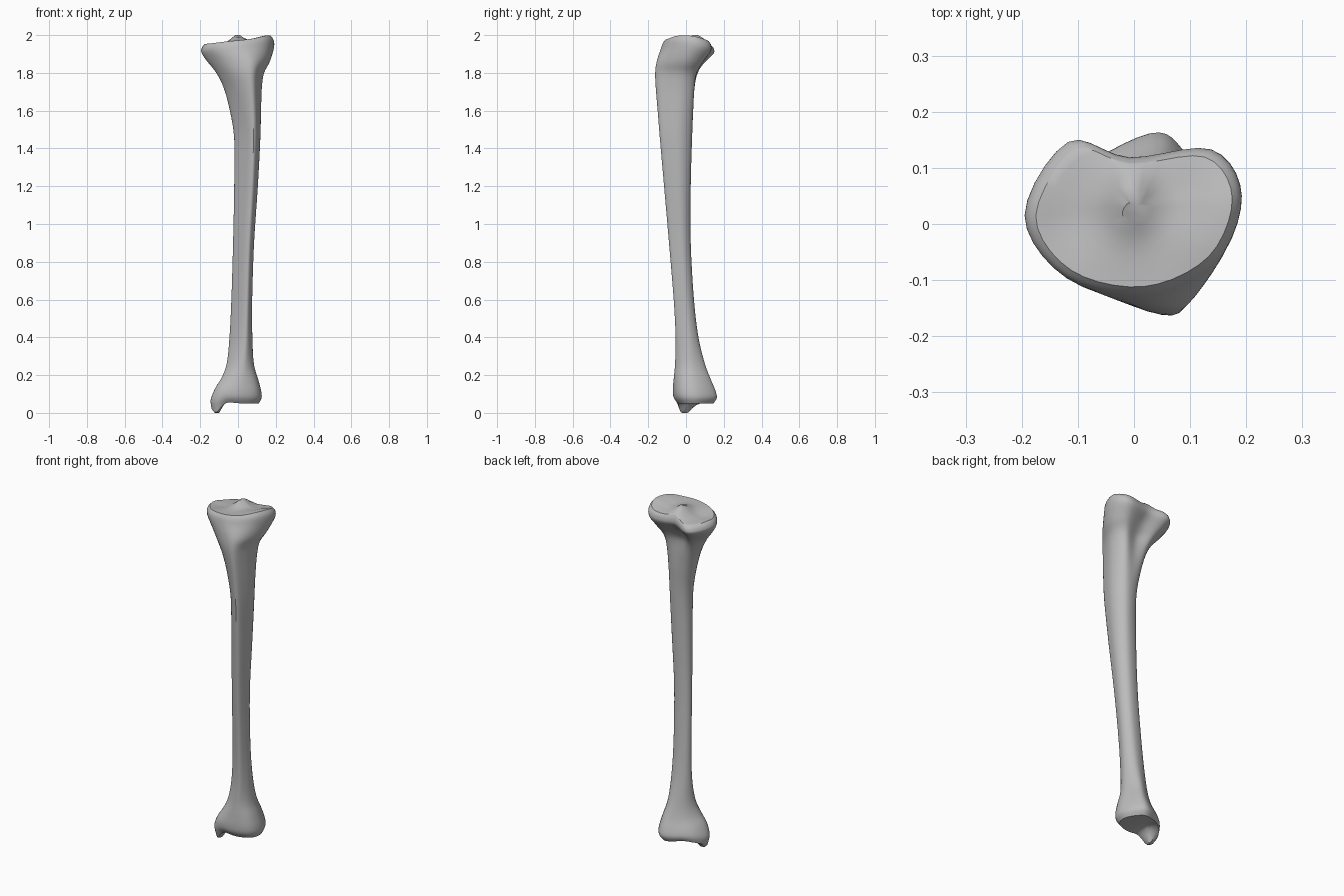
import bpy
import bmesh
import math

STEPS_AROUND = 5   # samples between neighbouring outline points
STEPS_ALONG = 4    # samples between neighbouring shaft stations

# Cross-section outlines in a unit box, from the inner side round by the front crest
ANKLE = [(0, .3), (.15, .06), (.55, 0), (.9, .15), (1, .5), (.85, .88), (.64, 1), (.18, .7)]
SHAFT = [(0, .62), (.3, .28), (.75, 0), (.95, .3), (1, .65), (.8, .93), (.5, 1), (.12, .9)]
HEAD = [(0, .6), (.3, .18), (.72, 0), (.9, .25), (1, .65), (.85, .95), (.5, .88), (.18, .97)]
PLATEAU = [(0, .52), (.18, .12), (.55, 0), (.88, .22), (1, .65), (.86, .95), (.48, .9), (.2, 1)]
OUTLINES = [ANKLE, SHAFT, HEAD, PLATEAU]

# Stations: height, x min, x max, y min, y max, outline (blended between neighbours)
STATIONS = [
    (.05, -.14, .11, -.045, .145, 0),
    (.08, -.145, .125, -.065, .163, 0),
    (.12, -.13, .122, -.07, .155, 0),
    (.18, -.09, .106, -.065, .13, .1),
    (.26, -.06, .084, -.058, .1, .4),
    (.4, -.045, .076, -.055, .066, .8),
    (.6, -.035, .075, -.065, .042, 1),
    (.9, -.026, .085, -.09, .025, 1),
    (1.2, -.02, .105, -.116, .025, 1),
    (1.45, -.02, .118, -.138, .032, 1),
    (1.6, -.043, .122, -.15, .038, 1.2),
    (1.72, -.075, .126, -.16, .045, 1.6),
    (1.8, -.115, .138, -.163, .062, 2),
    (1.86, -.16, .17, -.155, .1, 2.3),
    (1.92, -.193, .19, -.136, .145, 2.8),
    (1.955, -.19, .19, -.125, .148, 3),
    (1.975, -.175, .175, -.112, .135, 3),
]


def spline(a, b, c, d, t):
    """Smooth interpolation from b to c."""
    return tuple(
        q + .5 * t * (r - p + t * (2 * p - 5 * q + 4 * r - s + t * (3 * (q - r) + s - p)))
        for p, q, r, s in zip(a, b, c, d))


def bump(x, y, cx, cy, wx, wy):
    """Soft round hill of height one."""
    return math.exp(-((x - cx) / wx) ** 2 - ((y - cy) / wy) ** 2)


def outline(kind):
    """Closed smooth outline, fitted to the unit box."""
    kind = min(max(kind, 0), len(OUTLINES) - 1)
    low = min(int(kind), len(OUTLINES) - 2)
    mix = kind - low
    keys = [tuple(p + (q - p) * mix for p, q in zip(a, b))
            for a, b in zip(OUTLINES[low], OUTLINES[low + 1])]
    n = len(keys)
    pts = [spline(keys[i - 1], keys[i], keys[(i + 1) % n], keys[(i + 2) % n], s / STEPS_AROUND)
           for i in range(n) for s in range(STEPS_AROUND)]
    lows = [min(p[k] for p in pts) for k in (0, 1)]
    highs = [max(p[k] for p in pts) for k in (0, 1)]
    return [tuple((p[k] - lows[k]) / (highs[k] - lows[k]) for k in (0, 1)) for p in pts]


def top_height(x, y):
    """Two shallow joint dishes with a raised ridge between them."""
    z = 1.972 + .09 * x - .2 * max(0, y - .04)
    z += .035 * bump(x, y, -.005, .05, .035, .06)
    z -= .015 * bump(x, y, -.11, .02, .05, .07)
    z -= .012 * bump(x, y, .1, .04, .05, .06)
    return min(z + .015 * bump(x, y, .14, 0, .06, .1), 2)


def bottom_height(x, y):
    """Arched ankle joint with the inner ankle knob hanging below it."""
    z = .05 + .018 * bump(x, y, -.05, .05, .04, .09)
    return max(z - .06 * bump(x, y, -.112, -.005, .032, .045), 0)


def stations():
    last = len(STATIONS) - 1
    for i in range(last):
        near = [STATIONS[min(max(i + k, 0), last)] for k in (-1, 0, 1, 2)]
        for s in range(STEPS_ALONG):
            yield spline(*near, s / STEPS_ALONG)
    yield STATIONS[last]


def bridge(bm, lower, upper):
    n = len(lower)
    for i in range(n):
        j = (i + 1) % n
        bm.faces.new((lower[i], lower[j], upper[j], upper[i]))


def cap(bm, rim, height, upward):
    """Close an end with shrinking rings that follow a height function."""
    n = len(rim)
    cx = sum(v.co.x for v in rim) / n
    cy = sum(v.co.y for v in rim) / n
    ring = rim
    for scale in (.9, .75, .6, .45, .3, .15):
        spots = [(cx + (v.co.x - cx) * scale, cy + (v.co.y - cy) * scale) for v in rim]
        inner = [bm.verts.new((x, y, height(x, y))) for x, y in spots]
        bridge(bm, ring, inner) if upward else bridge(bm, inner, ring)
        ring = inner
    bm.faces.new(ring)


def build_bone():
    bm = bmesh.new()
    rings = []
    for z, x0, x1, y0, y1, kind in stations():
        ring = []
        for u, v in outline(kind):
            x, y = x0 + (x1 - x0) * u, y0 + (y1 - y0) * v
            # ease the end rings toward the joint surfaces
            upper = min(max((z - 1.84) / .135, 0), 1)
            lower = min(max((.14 - z) / .09, 0), 1)
            dz = upper * (top_height(x, y) - 1.975) + lower * (bottom_height(x, y) - .05)
            ring.append(bm.verts.new((x, y, z + dz)))
        rings.append(ring)
    for lower, upper in zip(rings, rings[1:]):
        bridge(bm, lower, upper)
    cap(bm, rings[-1], top_height, True)
    cap(bm, rings[0], bottom_height, False)
    bmesh.ops.recalc_face_normals(bm, faces=bm.faces)
    mesh = bpy.data.meshes.new("shin_bone")
    bm.to_mesh(mesh)
    bm.free()
    obj = bpy.data.objects.new("shin_bone", mesh)
    bpy.context.collection.objects.link(obj)
    return obj


default = bpy.data.objects.get("Cube")
if default:
    bpy.data.objects.remove(default, do_unlink=True)

# Plain grey bone
grey = bpy.data.materials.new("bone_grey")
grey.use_nodes = True
colour = (.5, .5, .5, 1)
grey.diffuse_color = colour
grey.node_tree.nodes["Principled BSDF"].inputs["Base Color"].default_value = colour

bone = build_bone()
bone.data.materials.append(grey)
bpy.ops.object.select_all(action="DESELECT")
bone.select_set(True)
bpy.context.view_layer.objects.active = bone
bpy.ops.object.shade_smooth_by_angle(angle=math.radians(40))
